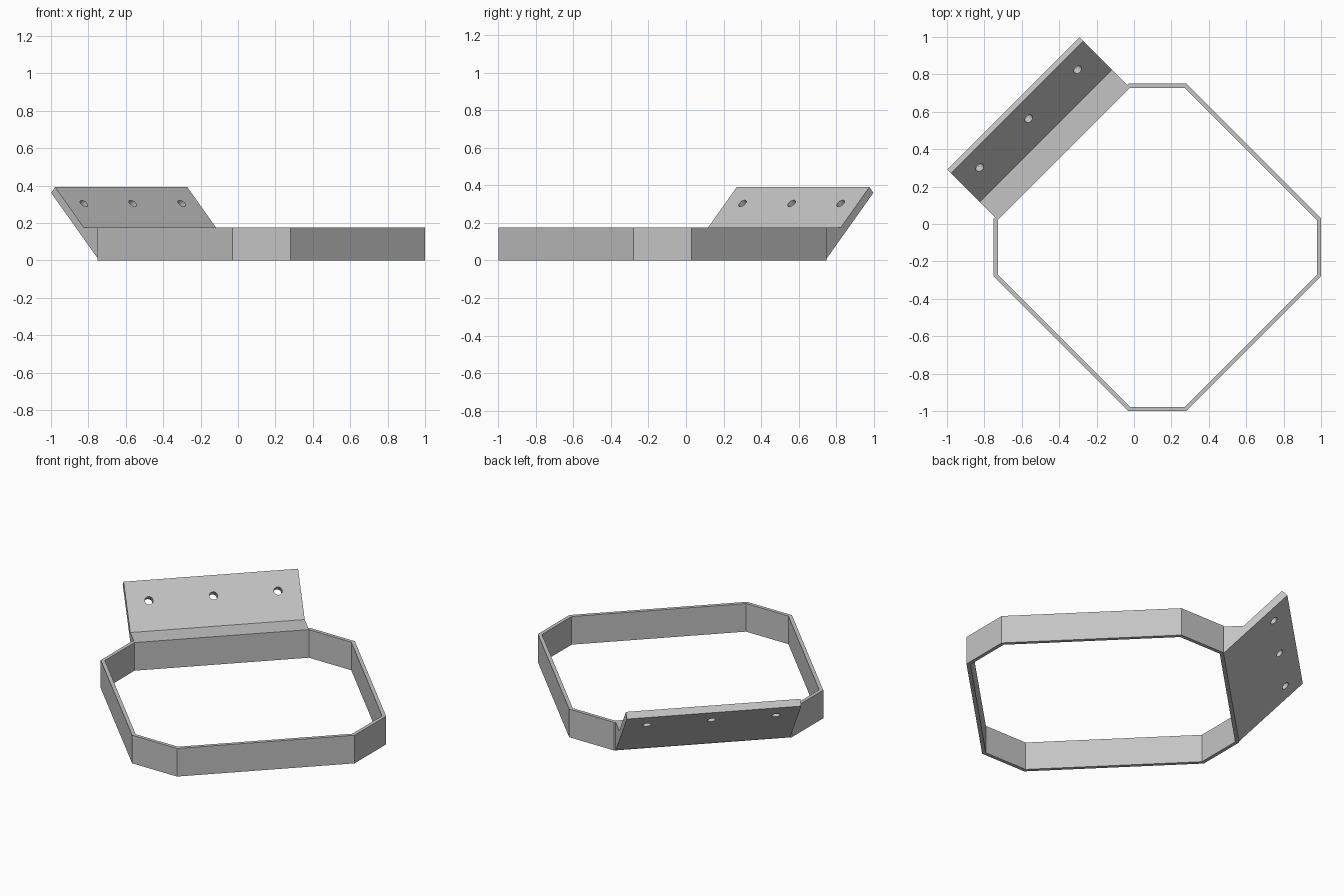
import bpy
import bmesh
from math import pi
from mathutils import Matrix, Vector

if "Cube" in bpy.data.objects:
    bpy.data.objects.remove(bpy.data.objects["Cube"], do_unlink=True)

steel = bpy.data.materials.new("light_grey_steel")
steel.use_nodes = True
GREY = (0.55, 0.55, 0.55, 1)
steel.diffuse_color = GREY
steel.node_tree.nodes["Principled BSDF"].inputs["Base Color"].default_value = GREY

CENTRE = Vector((0.125, -0.125, 0))
HEIGHT = 0.175
WALL = 0.022
TURN = Matrix.Rotation(pi / 4, 4, "Z")  # local +y points to the back right


def make_object(name, bm):
    bmesh.ops.recalc_face_normals(bm, faces=bm.faces[:])
    mesh = bpy.data.meshes.new(name)
    bm.to_mesh(mesh)
    bm.free()
    mesh.materials.append(steel)
    obj = bpy.data.objects.new(name, mesh)
    bpy.context.collection.objects.link(obj)
    return obj


def octagon(reach, short):
    """Corners of a square with cut corners, in order around the centre."""
    corners = []
    for i in range(4):
        quarter = Matrix.Rotation(i * pi / 2, 4, "Z")
        for y in (-short, short):
            corners.append(CENTRE + quarter @ Vector((reach, y, 0)))
    return corners


# Eight-sided hoop with an even wall
bm = bmesh.new()
inset_short = WALL * (2 ** 0.5 - 1)
outer = [bm.verts.new(p) for p in octagon(0.875, 0.155)]
inner = [bm.verts.new(p) for p in octagon(0.875 - WALL, 0.155 - inset_short)]
for i in range(8):
    j = (i + 1) % 8
    bm.faces.new((outer[i], outer[j], inner[j], inner[i]))
extruded = bmesh.ops.extrude_face_region(bm, geom=bm.faces[:])
top = [v for v in extruded["geom"] if isinstance(v, bmesh.types.BMVert)]
bmesh.ops.translate(bm, verts=top, vec=(0, 0, HEIGHT))
make_object("hoop", bm)

# Sloping mounting plate with its flat ledge, as one extruded profile
profile = [(0.55, 0), (0.913, 0.361), (0.883, 0.392), (0.666, HEIGHT), (0.55, HEIGHT)]
bm = bmesh.new()
end = bm.faces.new([bm.verts.new((-0.5, d, z)) for d, z in profile])
extruded = bmesh.ops.extrude_face_region(bm, geom=[end])
far = [v for v in extruded["geom"] if isinstance(v, bmesh.types.BMVert)]
bmesh.ops.translate(bm, verts=far, vec=(1, 0, 0))
bm.transform(TURN)
plate = make_object("mounting_plate", bm)

# Three screw holes square to the plate
bm = bmesh.new()
for along in (-0.37, 0, 0.37):
    place = TURN @ Matrix.Translation((along, 0.795, 0.305)) @ Matrix.Rotation(pi / 4, 4, "X")
    bmesh.ops.create_cone(bm, cap_ends=True, segments=32, radius1=0.024,
                          radius2=0.024, depth=0.2, matrix=place)
cutter = make_object("screw_hole_cutter", bm)
cutter.hide_render = True

holes = plate.modifiers.new("screw_holes", "BOOLEAN")
holes.operation = "DIFFERENCE"
holes.solver = "EXACT"
holes.object = cutter
bpy.context.view_layer.objects.active = plate
bpy.ops.object.modifier_apply(modifier=holes.name)
bpy.data.objects.remove(cutter, do_unlink=True)
